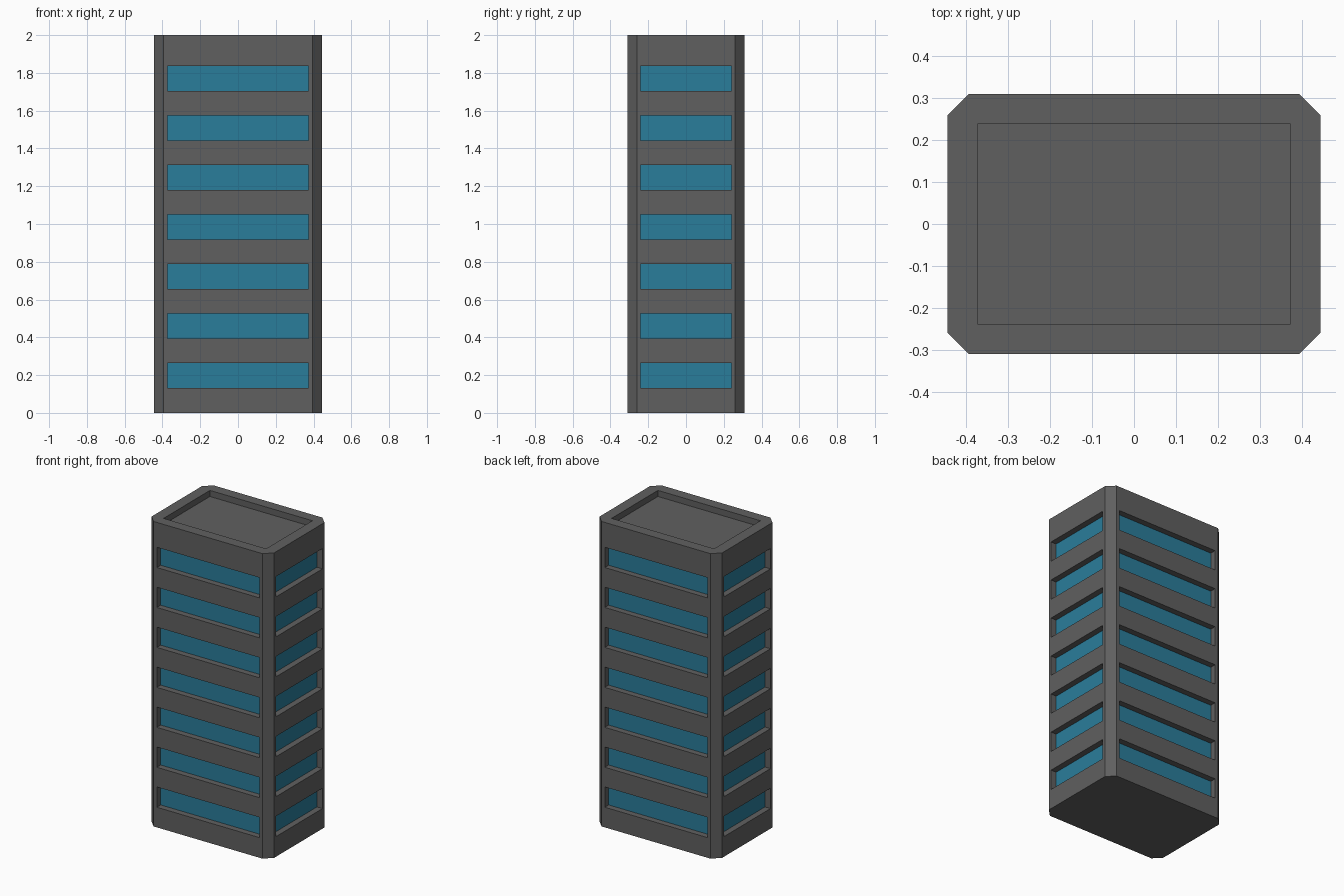
import bpy, bmesh
from mathutils import Vector

if "Cube" in bpy.data.objects:
    bpy.data.objects.remove(bpy.data.objects["Cube"])

HX, HY, H = 0.445, 0.31, 2.0        # half width, half depth, height
WX, WY = 0.372, 0.24                # half widths of the openings
CHAMFER, DEPTH = 0.05, 0.04
FLOORS, Z0, PITCH, WIN_H = 7, 0.132, 0.262, 0.133


def material(name, rgb):
    m = bpy.data.materials.new(name)
    m.diffuse_color = (*rgb, 1)
    m.use_nodes = True
    m.node_tree.nodes["Principled BSDF"].inputs["Base Color"].default_value = m.diffuse_color
    return m


def add_object(name, bm, mat):
    me = bpy.data.meshes.new(name)
    bm.to_mesh(me)
    bm.free()
    me.materials.append(mat)
    ob = bpy.data.objects.new(name, me)
    bpy.context.collection.objects.link(ob)
    return ob


def cut(bm, co, normal):
    bmesh.ops.bisect_plane(bm, geom=bm.verts[:] + bm.edges[:] + bm.faces[:],
                           plane_co=co, plane_no=normal, dist=1e-5)


# Tower block with chamfered vertical corners
bm = bmesh.new()
bmesh.ops.create_cube(bm, size=1)
for v in bm.verts:
    v.co = Vector((v.co.x * 2 * HX, v.co.y * 2 * HY, (v.co.z + 0.5) * H))
corners = [e for e in bm.edges if abs(e.verts[0].co.z - e.verts[1].co.z) > 1]
bmesh.ops.bevel(bm, geom=corners, offset=CHAMFER, offset_type='OFFSET',
                segments=1, affect='EDGES')

# Score the opening outlines into the walls and roof
for s in (-1, 1):
    cut(bm, (s * WX, 0, 0), (1, 0, 0))
    cut(bm, (0, s * WY, 0), (0, 1, 0))
bands = [(Z0 + i * PITCH, Z0 + i * PITCH + WIN_H) for i in range(FLOORS)]
for band in bands:
    for z in band:
        cut(bm, (0, 0, z), (0, 0, 1))
bm.normal_update()


def is_opening(f):
    c, n = f.calc_center_median(), f.normal
    inside = abs(c.x) < 0.01 or abs(c.y) < 0.01
    if n.z > 0.9:
        return abs(c.x) < 0.01 and abs(c.y) < 0.01
    return (abs(n.z) < 0.1 and inside and max(abs(n.x), abs(n.y)) > 0.9
            and any(a < c.z < b for a, b in bands))


# Sink the windows and the roof well
openings = [f for f in bm.faces if is_opening(f)]
sunk = bmesh.ops.extrude_discrete_faces(bm, faces=openings)["faces"]
bm.normal_update()
for f in sunk:
    bmesh.ops.translate(bm, verts=f.verts[:], vec=-f.normal * DEPTH)

# Window panes become their own part
panes = [f for f in sunk if abs(f.normal.z) < 0.1]
glass = bmesh.new()
for f in panes:
    glass.faces.new([glass.verts.new(v.co) for v in f.verts])
bmesh.ops.delete(bm, geom=panes, context='FACES_ONLY')
bmesh.ops.dissolve_limit(bm, angle_limit=0.01, verts=bm.verts[:], edges=bm.edges[:])

add_object("tower_walls", bm, material("concrete", (0.117, 0.117, 0.117)))
add_object("window_glass", glass, material("blue_glass", (0.023, 0.205, 0.328)))
